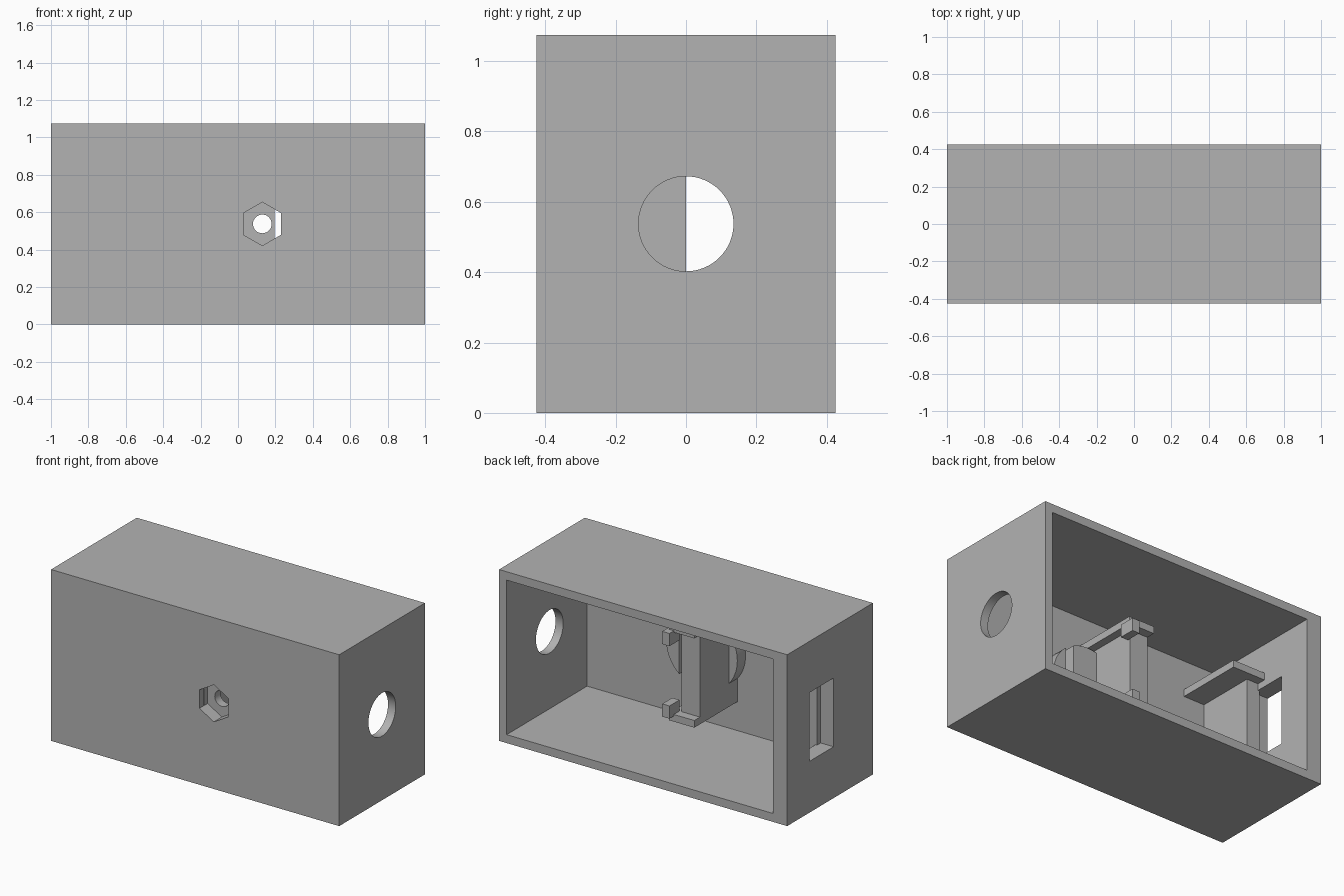
import bpy
import math

cube = bpy.data.objects.get("Cube")
if cube:
    bpy.data.objects.remove(cube, do_unlink=True)

# Single plain plastic colour
GREY = (0.45, 0.45, 0.45, 1)
plastic = bpy.data.materials.new("grey plastic")
plastic.use_nodes = True
plastic.diffuse_color = GREY
plastic.node_tree.nodes["Principled BSDF"].inputs["Base Color"].default_value = GREY

MID = 0.5375       # centre height
TOP = 2 * MID
WALL = 0.053
FRONT = -0.425
INNER = FRONT + WALL
HOLE_X = 0.13      # screw axis


def finish(obj, name):
    obj.name = name
    obj.data.materials.append(plastic)
    return obj


def box(name, x, y, z):
    """Box from (min, max) pairs."""
    spans = (x, y, z)
    bpy.ops.mesh.primitive_cube_add(size=1, location=[(a + b) / 2 for a, b in spans])
    obj = bpy.context.object
    obj.scale = [b - a for a, b in spans]
    bpy.ops.object.transform_apply(location=True, rotation=True, scale=True)
    return finish(obj, name)


def rod(name, radius, centre, length, axis, sides=64):
    """Prism or cylinder along x or y."""
    turn = (0, math.pi / 2, 0) if axis == "x" else (math.pi / 2, 0, 0)
    bpy.ops.mesh.primitive_cylinder_add(vertices=sides, radius=radius, depth=length,
                                        location=centre, rotation=turn)
    bpy.ops.object.transform_apply(location=True, rotation=True, scale=True)
    return finish(bpy.context.object, name)


def combine(target, other, operation):
    """Apply a boolean and discard the second solid."""
    other.hide_render = True
    mod = target.modifiers.new(operation.lower(), "BOOLEAN")
    mod.operation = operation
    mod.solver = "EXACT"
    mod.object = other
    bpy.context.view_layer.objects.active = target
    bpy.ops.object.modifier_apply(modifier=mod.name)
    bpy.data.objects.remove(other, do_unlink=True)


# Housing, open at the back, with a thicker right end
housing = box("housing", (-1, 1), (FRONT, -FRONT), (0, TOP))
combine(housing, box("cavity", (-0.9, 1 - WALL), (INNER, 0.6), (WALL, TOP - WALL)), "DIFFERENCE")

# Round port in the left end and slot in the right end
combine(housing, rod("port", 0.135, (1, 0, MID), 0.3, "x"), "DIFFERENCE")
combine(housing, box("slot", (-1.1, -0.85), (-0.035, 0.203), (0.322, 0.753)), "DIFFERENCE")

# Round boss behind the screw hole, with a relief slot
boss = rod("screw_boss", 0.247, (0.094, -0.34, MID), 0.1, "y")
combine(boss, box("relief", (0.195, 0.25), (-0.5, -0.2), (0.2, 0.9)), "DIFFERENCE")

# Hexagonal nut pocket and screw hole through the front
for solid in (housing, boss):
    pocket = rod("nut_pocket", 0.116, (HOLE_X, FRONT, MID), 0.16, "y", 6)
    combine(solid, pocket, "DIFFERENCE")
    combine(solid, rod("screw_hole", 0.05, (HOLE_X, -0.35, MID), 0.3, "y", 32), "DIFFERENCE")

# Relief slot must not fill the pocket opening through the front wall
ROOT = INNER - 0.01

# Inner pillars, each with a shelf above and below
brackets = {
    "middle": ((-0.097, 0.03), (-0.097, 0.08)),
    "end": ((-0.91, -0.82), (-0.91, -0.675)),
}
for name, (pillar_x, shelf_x) in brackets.items():
    pillar = box(name + "_bracket", pillar_x, (ROOT, 0), (0.25, TOP - 0.25))
    for low, high in ((0.235, 0.28), (TOP - 0.28, TOP - 0.235)):
        combine(pillar, box("shelf", shelf_x, (ROOT, 0.056), (low, high)), "UNION")

# Slot passes clear behind the end pillar, so only the clips remain to add
for name, low, high in (("lower_clip", 0.27, 0.35), ("upper_clip", TOP - 0.35, TOP - 0.27)):
    box(name, (0.045, 0.095), (0.0, 0.1), (low, high))

# Keep edges crisp and round walls smooth
for obj in list(bpy.context.scene.objects):
    if obj.type == "MESH":
        bpy.ops.object.select_all(action="DESELECT")
        obj.select_set(True)
        bpy.context.view_layer.objects.active = obj
        bpy.ops.object.shade_smooth_by_angle(angle=math.radians(30))
